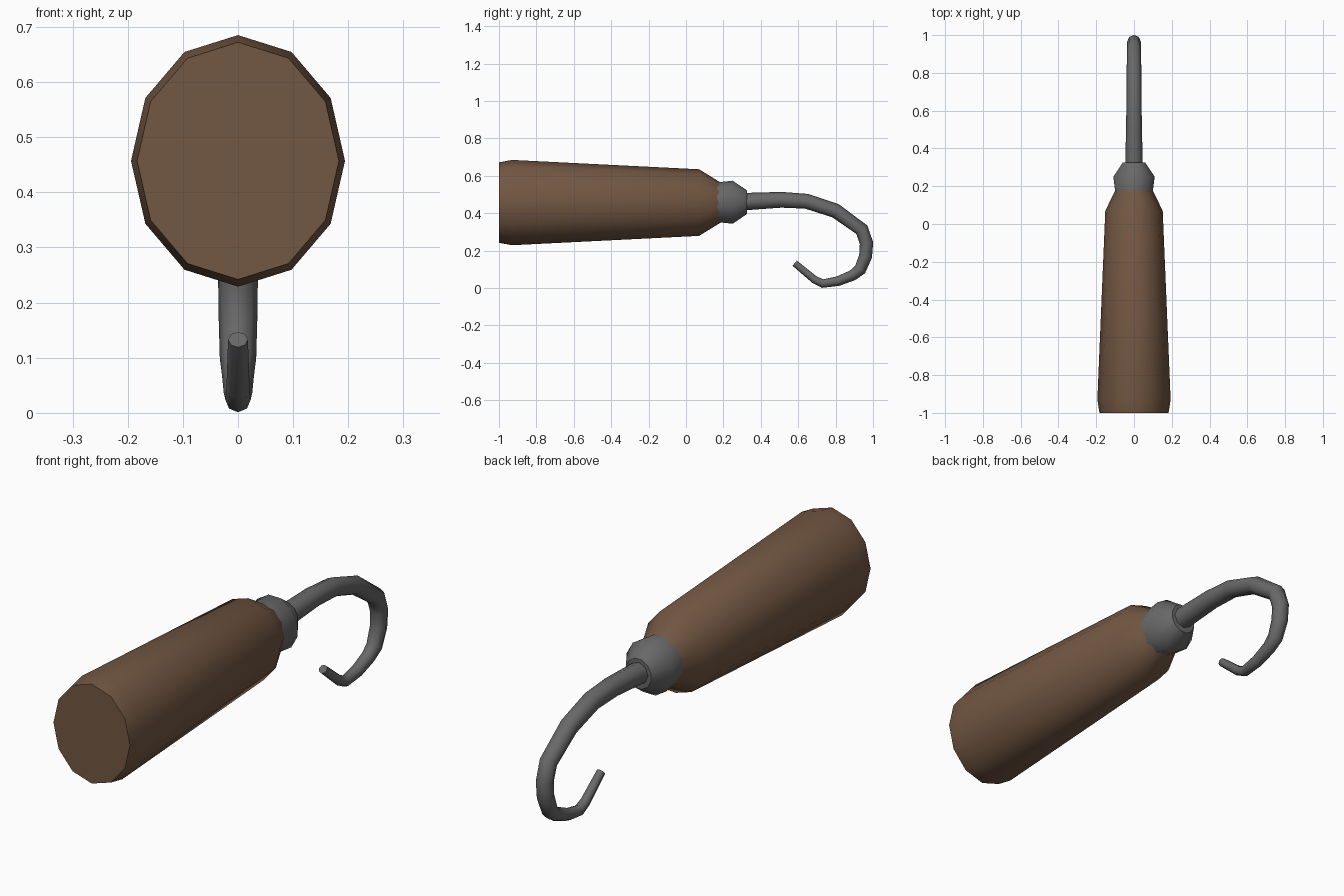
import bpy, bmesh, math
from mathutils import Vector

if "Cube" in bpy.data.objects:
    bpy.data.objects.remove(bpy.data.objects["Cube"])

X = Vector((1, 0, 0))


def make_material(name, rgb):
    mat = bpy.data.materials.new(name)
    mat.diffuse_color = (*rgb, 1)
    mat.use_nodes = True
    mat.node_tree.nodes["Principled BSDF"].inputs["Base Color"].default_value = mat.diffuse_color
    return mat


def loft(name, stations, sides, mat, offset=0.0):
    """Skin elliptical rings; a station is (y, z, half width, half height).
    Rings stand square to the path through their centres."""
    bm = bmesh.new()
    centres = [Vector((0, s[0], s[1])) for s in stations]
    rings = []
    for i, (y, z, w, h) in enumerate(stations):
        dirs = []
        if i > 0:
            dirs.append((centres[i] - centres[i - 1]).normalized())
        if i < len(stations) - 1:
            dirs.append((centres[i + 1] - centres[i]).normalized())
        tangent = sum(dirs, Vector()).normalized()
        up = X.cross(tangent)
        ring = []
        for k in range(sides):
            a = 2 * math.pi * k / sides + offset
            ring.append(bm.verts.new(centres[i] + X * w * math.cos(a) + up * h * math.sin(a)))
        rings.append(ring)
    for a, b in zip(rings, rings[1:]):
        for k in range(sides):
            n = (k + 1) % sides
            bm.faces.new((a[k], a[n], b[n], b[k]))
    bm.faces.new(rings[0])
    bm.faces.new(rings[-1])
    bmesh.ops.recalc_face_normals(bm, faces=bm.faces)
    mesh = bpy.data.meshes.new(name)
    bm.to_mesh(mesh)
    bm.free()
    obj = bpy.data.objects.new(name, mesh)
    bpy.context.collection.objects.link(obj)
    mesh.materials.append(mat)
    bpy.ops.object.select_all(action='DESELECT')
    obj.select_set(True)
    bpy.context.view_layer.objects.active = obj
    bpy.ops.object.shade_smooth_by_angle(angle=math.radians(50))
    return obj


wood = make_material("brown_wood", (0.17, 0.095, 0.055))
steel = make_material("dark_steel", (0.14, 0.14, 0.14))
CZ = 0.457

# Tapered oval grip with a chamfered butt and shoulder
loft("handle", [(-1.0, CZ, 0.183, 0.215), (-0.93, CZ, 0.194, 0.228),
                (0.07, CZ, 0.152, 0.178), (0.20, CZ, 0.088, 0.098)], 12, wood)

# Rounded collar, sunk into the grip, with a small dish where the hook enters
loft("collar", [(0.13, CZ + 0.002, 0.098, 0.106), (0.25, CZ + 0.002, 0.113, 0.119),
                (0.325, CZ + 0.002, 0.062, 0.066)], 12, steel, math.radians(15))

# Bent, tapering hook: (y, z, radius)
path = [(0.28, 0.46, 0.046), (0.33, 0.463, 0.046), (0.51, 0.472, 0.042),
        (0.645, 0.464, 0.040), (0.80, 0.413, 0.039), (0.94, 0.312, 0.037),
        (0.965, 0.24, 0.036), (0.960, 0.17, 0.035), (0.931, 0.099, 0.033),
        (0.89, 0.068, 0.029), (0.813, 0.037, 0.026), (0.73, 0.024, 0.023),
        (0.687, 0.045, 0.021), (0.581, 0.133, 0.018)]
loft("hook", [(y, z, r, r) for y, z, r in path], 8, steel)
